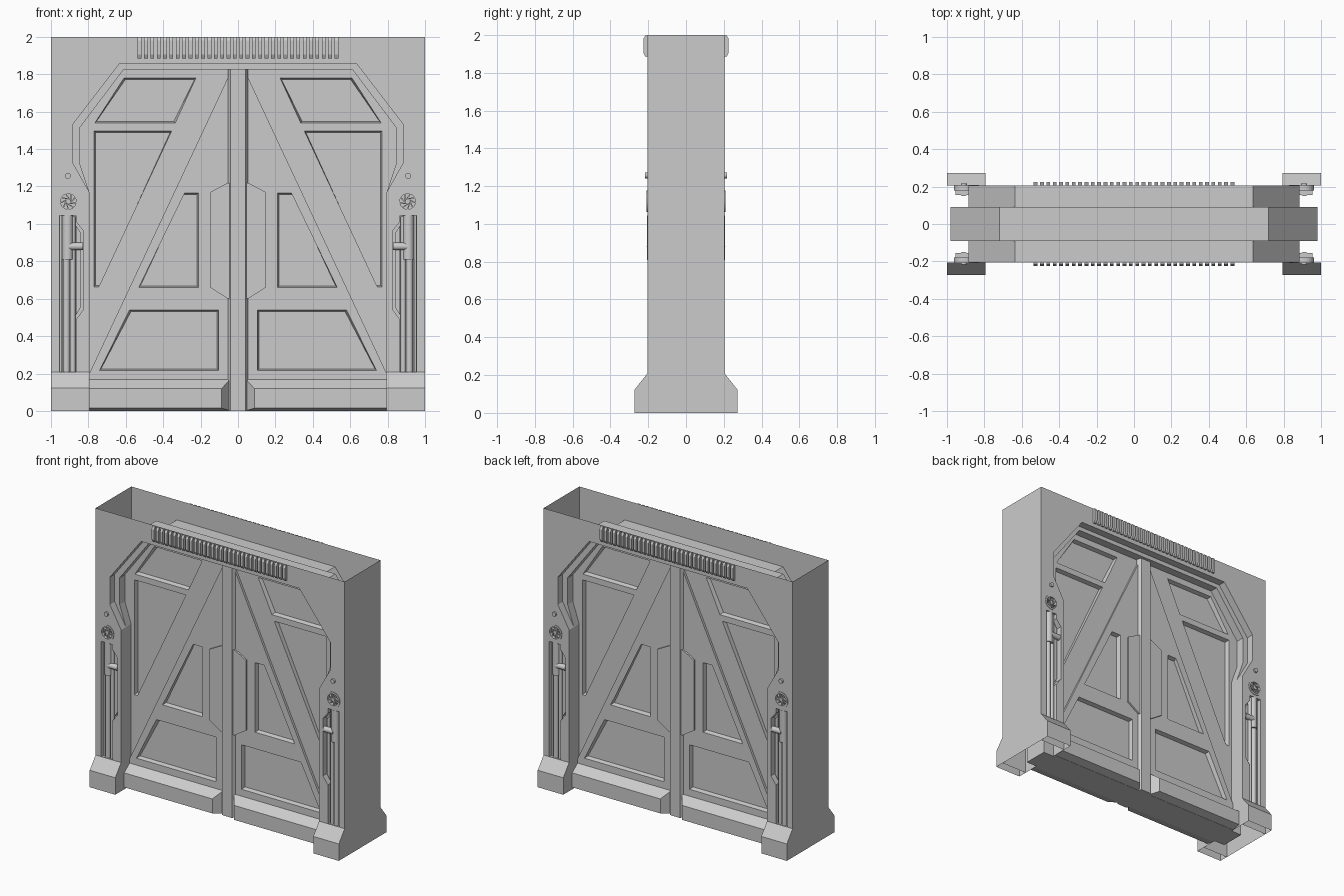
import bpy, bmesh, math
from mathutils import Matrix, Vector

if "Cube" in bpy.data.objects:
    bpy.data.objects.remove(bpy.data.objects["Cube"])


def finish(name, bm, mirror=(True, True), smooth=False, recalc=True):
    """Turn a bmesh into an object mirrored to the other leaf and the back."""
    if recalc:
        bmesh.ops.recalc_face_normals(bm, faces=bm.faces)
    me = bpy.data.meshes.new(name)
    bm.to_mesh(me)
    bm.free()
    ob = bpy.data.objects.new(name, me)
    bpy.context.collection.objects.link(ob)
    if smooth:
        bpy.ops.object.select_all(action='DESELECT')
        ob.select_set(True)
        bpy.context.view_layer.objects.active = ob
        bpy.ops.object.shade_smooth_by_angle(angle=math.radians(35))
    m = ob.modifiers.new("mirror", 'MIRROR')
    m.use_axis = (mirror[0], mirror[1], False)
    m.merge_threshold = 0.0005
    return ob


def ring(bm, pts, y):
    return [bm.verts.new((x, y, z)) for x, z in pts]


def band(bm, a, b, closed=True):
    n = len(a)
    for i in range(n if closed else n - 1):
        j = (i + 1) % n
        bm.faces.new((a[i], a[j], b[j], b[i]))


def shrink(pts, d):
    cx = sum(p[0] for p in pts) / len(pts)
    cz = sum(p[1] for p in pts) / len(pts)
    return [(x - math.copysign(min(d, abs(x - cx)), x - cx),
             z - math.copysign(min(d, abs(z - cz)), z - cz)) for x, z in pts]


def plate(name, outline, y, holes=(), walls=()):
    """Flat sheet with recessed pockets; walls = (first, last, y_end) runs."""
    bm = bmesh.new()
    loop = ring(bm, outline, y)
    loops = [loop]
    for pts, depth, inset in holes:
        h = ring(bm, pts, y)
        loops.append(h)
        back = ring(bm, shrink(pts, inset), y + depth)
        band(bm, h, back)
        bm.faces.new(back)
    edges = []
    for lp in loops:
        for i in range(len(lp)):
            a, b = lp[i], lp[(i + 1) % len(lp)]
            edges.append(bm.edges.get((a, b)) or bm.edges.new((a, b)))
    bmesh.ops.triangle_fill(bm, edges=edges, use_beauty=True, normal=(0, -1, 0))
    for first, last, y_end in walls:
        seg = [loop[i % len(loop)] for i in range(first, last + 1)]
        end = [bm.verts.new((v.co.x, y_end, v.co.z)) for v in seg]
        band(bm, seg, end, closed=False)
    bmesh.ops.recalc_face_normals(bm, faces=bm.faces)
    bm.normal_update()
    front = [f for f in bm.faces if all(abs(v.co.y - y) < 1e-5 for v in f.verts)]
    if front[0].normal.y > 0:
        bmesh.ops.reverse_faces(bm, faces=bm.faces)
    return finish(name, bm, recalc=False)


def prism_x(bm, profile, x0, x1):
    """Extrude a (y, z) profile along x; returns both end loops."""
    a = [bm.verts.new((x0, y, z)) for y, z in profile]
    b = [bm.verts.new((x1, y, z)) for y, z in profile]
    band(bm, a, b)
    bm.faces.new(a)
    bm.faces.new(b)
    return a, b


def rod(bm, p, q, r, seg=16):
    p, q = Vector(p), Vector(q)
    rot = (q - p).to_track_quat('Z', 'Y').to_matrix().to_4x4()
    bmesh.ops.create_cone(bm, cap_ends=True, segments=seg, radius1=r, radius2=r,
                          depth=(q - p).length,
                          matrix=Matrix.Translation((p + q) / 2) @ rot)


FRONT, DOOR = -0.205, -0.09
WX, WZ, WR = 0.907, 1.12, 0.056      # wheel centre and radius

# frame shell: front sheet, pipe pocket, wheel pocket, tunnel and side wall
opening = [(0.795, 0), (0.795, 1.17), (0.885, 1.33), (0.885, 1.53), (0.635, 1.855), (0, 1.855)]
pocket = [(0.955, 0.205), (0.955, 1.045), (0.865, 1.045), (0.865, 1.01),
          (0.825, 0.96), (0.825, 0.545), (0.865, 0.49), (0.865, 0.205)]
wheel_hole = [(WX + WR * math.cos(i * math.pi / 12), WZ + WR * math.sin(i * math.pi / 12))
              for i in range(24)]
plate("frame_shell", [(0, 2), (1, 2), (1, 0)] + opening, FRONT,
      holes=[(pocket, 0.05, 0), (wheel_hole, 0.025, 0)],
      walls=[(1, 2, 0), (3, 8, DOOR)])

# stepped trim inside the tunnel
bm = bmesh.new()
inner = [(0.795, 1.17), (0.845, 1.32), (0.845, 1.515), (0.612, 1.825), (0, 1.825)]
a, b, c = ring(bm, opening[1:], -0.15), ring(bm, inner, -0.15), ring(bm, inner, DOOR)
band(bm, a, b, False)
band(bm, b, c, False)
finish("tunnel_trim", bm)

# door leaf: outer field with two pockets, raised inner field with two pockets
panel_a = [(0.61, 1.78), (0.225, 1.78), (0.335, 1.54), (0.765, 1.54)]
panel_b = [(0.77, 1.497), (0.355, 1.497), (0.745, 0.663), (0.77, 0.663)]
panel_c = [(0.285, 1.165), (0.212, 1.165), (0.212, 0.66), (0.53, 0.66)]
panel_d = [(0.58, 0.54), (0.103, 0.54), (0.103, 0.217), (0.74, 0.217)]
plate("door_outer_field",
      [(0, 1.87), (0.72, 1.87), (0.98, 1.53), (0.98, 1.33), (0.88, 1.17), (0.88, 0),
       (0.795, 0), (0.795, 0.2), (0.055, 1.78), (0, 1.78)], DOOR,
      holes=[(p, 0.03, 0.008) for p in (panel_a, panel_b)], walls=[(0, 6, 0)])
plate("door_inner_field", [(0.055, 1.78), (0.795, 0.2), (0.795, 0), (0, 0), (0, 1.78)], -0.107,
      holes=[(p, 0.03, 0.008) for p in (panel_c, panel_d)],
      walls=[(0, 1, DOOR), (2, 3, 0), (4, 5, DOOR)])

# handle plate beside the centre post
plate("handle_plate", [(0.04, 1.22), (0.055, 1.22), (0.148, 1.17), (0.148, 0.66),
                       (0.055, 0.6), (0.04, 0.6)], -0.12, walls=[(0, 5, -0.107)])

# centre post with bevelled edges
bm = bmesh.new()
rings = [[bm.verts.new((x, y, z)) for x, y in
          ((0, -0.128), (0.04, -0.128), (0.053, -0.107), (0.053, DOOR), (0, DOOR))]
         for z in (0, 1.825)]
band(bm, *rings)
bm.faces.new(rings[0])
bm.faces.new(rings[1])
finish("centre_post", bm)

# kick plate with slanted inner end
bm = bmesh.new()
a, b = prism_x(bm, [(-0.1, 0.172), (-0.17, 0.12), (-0.17, 0.015), (-0.1, 0.0)], 0.04, 0.795)
for v in a[1:3]:
    v.co.x += 0.047
finish("kick_plate", bm)

# corner foot, open underneath
bm = bmesh.new()
prism_x(bm, [(FRONT, 0), (-0.272, 0), (-0.272, 0.123), (FRONT, 0.208)], 0.795, 1.0)
bmesh.ops.recalc_face_normals(bm, faces=bm.faces)
bm.normal_update()
bmesh.ops.delete(bm, geom=[f for f in bm.faces if f.normal.z < -0.9 or f.normal.y > 0.9],
                 context='FACES')
finish("corner_foot", bm, recalc=False)

# grille fins along the top
bm = bmesh.new()
count = 32
for i in range(count):
    x = -0.526 + i * 1.052 / (count - 1)
    prism_x(bm, [(FRONT, 1.885), (-0.215, 1.885), (-0.225, 1.905), (-0.225, 1.98),
                 (-0.215, 1.998), (FRONT, 1.998)], x - 0.01, x + 0.01)
finish("grille_fins", bm, mirror=(False, True))

# valve wheel: rim, hub and slanted blades
bm = bmesh.new()
loops = [[bm.verts.new((WX + r * math.cos(k * math.pi / 12), y, WZ + r * math.sin(k * math.pi / 12)))
          for k in range(24)]
         for r, y in ((WR, -0.19), (WR, -0.209), (0.042, -0.209), (0.042, -0.18))]
for p, q in zip(loops, loops[1:]):
    band(bm, p, q)
finish("wheel_rim", bm, smooth=True)
bm = bmesh.new()
rod(bm, (WX, -0.18, WZ), (WX, -0.207, WZ), 0.013)
for k in range(9):
    t = k * math.tau / 9
    rot = Matrix.Translation((WX, -0.192, WZ)) @ Matrix.Rotation(t, 4, 'Y')
    off = Matrix.Translation((0.027, 0, 0)) @ Matrix.Rotation(0.5, 4, 'Y')
    bmesh.ops.create_cube(bm, size=1, matrix=rot @ off @ Matrix.Diagonal((0.036, 0.018, 0.006, 1)))
finish("wheel_blades", bm, smooth=True)

# bolt above the wheel
bm = bmesh.new()
rod(bm, (WX + 0.003, FRONT, 1.257), (WX + 0.003, -0.217, 1.257), 0.016, 12)
finish("bolt", bm, smooth=True)

# pipes in the side pocket
bm = bmesh.new()
rod(bm, (0.911, -0.178, 0.81), (0.911, -0.178, 1.045), 0.029)
rod(bm, (0.917, -0.178, 0.205), (0.917, -0.178, 0.81), 0.019)
rod(bm, (0.883, -0.178, 0.205), (0.883, -0.178, 1.04), 0.014)
rod(bm, (0.947, -0.175, 0.205), (0.947, -0.175, 1.045), 0.007)
rod(bm, (0.905, -0.188, 0.88), (0.828, -0.188, 0.88), 0.02)
finish("side_pipes", bm, smooth=True)

# raised strip beside the pipes
plate("pocket_strip", [(0.865, 0.99), (0.84, 0.95), (0.84, 0.555), (0.865, 0.515)], -0.18,
      walls=[(0, 4, -0.155)])
